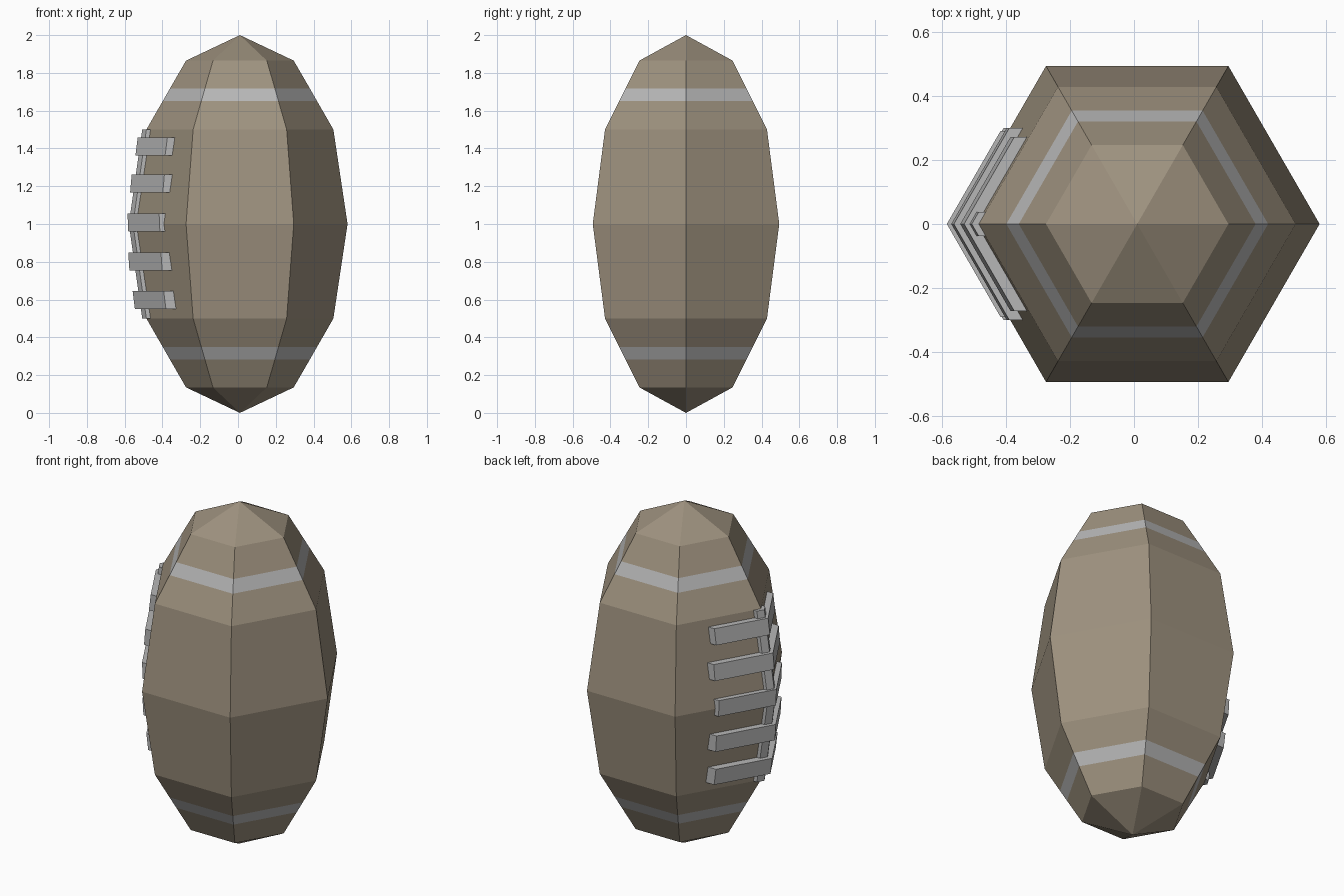
import bpy, bmesh, math

cube = bpy.data.objects.get("Cube")
if cube:
    bpy.data.objects.remove(cube, do_unlink=True)


def material(name, rgb):
    m = bpy.data.materials.new(name)
    m.use_nodes = True
    m.diffuse_color = (*rgb, 1)
    m.node_tree.nodes["Principled BSDF"].inputs["Base Color"].default_value = (*rgb, 1)
    return m


LEATHER = material("tan_leather", (0.34, 0.285, 0.21))
WHITE = material("grey_white", (0.47, 0.47, 0.47))


def finish(name, bm, mats):
    bmesh.ops.recalc_face_normals(bm, faces=bm.faces)
    me = bpy.data.meshes.new(name)
    bm.to_mesh(me)
    bm.free()
    for m in mats:
        me.materials.append(m)
    ob = bpy.data.objects.new(name, me)
    bpy.context.collection.objects.link(ob)
    return ob


def loft(bm, rings):
    """Bridge successive rings of points; returns the vertex rings."""
    vs = [[bm.verts.new(p) for p in r] for r in rings]
    n = len(vs[0])
    for a, b in zip(vs, vs[1:]):
        for i in range(n):
            j = (i + 1) % n
            bm.faces.new((a[i], a[j], b[j], b[i]))
    return vs


# Ball: six-sided lathe with a stripe near each end
CX = 0.01
half = [(0.135, 0.285), (0.282, 0.37), (0.35, 0.409), (0.5, 0.495)]
profile = half + [(1, 0.57)] + [(2 - z, r) for z, r in reversed(half)]
bm = bmesh.new()
rings = loft(bm, [[(CX + r * math.cos(i * math.pi / 3), r * math.sin(i * math.pi / 3), z)
                   for i in range(6)] for z, r in profile])
for ring, z in ((rings[0], 0), (rings[-1], 2)):
    tip = bm.verts.new((CX, 0, z))
    for i in range(6):
        bm.faces.new((ring[i], ring[(i + 1) % 6], tip))
for f in bm.faces:
    d = abs(f.calc_center_median().z - 1)
    f.material_index = int(0.65 < d < 0.72)
finish("ball", bm, [LEATHER, WHITE])


def chevron(x, y, t, z):
    """V outline wrapping the seam edge: outer tip x, half width y, thickness t."""
    e = x + y / math.sqrt(3)
    return [(x, 0, z), (e, y, z), (e + t, y, z), (x + t, 0, z), (e + t, -y, z), (e, -y, z)]


def strip(name, sections):
    bm = bmesh.new()
    vs = loft(bm, [chevron(*s) for s in sections])
    for r in (vs[0], vs[-1]):
        bm.faces.new((r[0], r[1], r[2], r[3]))
        bm.faces.new((r[0], r[3], r[4], r[5]))
    finish(name, bm, [WHITE])


# Seam strip running down the edge
strip("lace_seam", [(-0.507, 0.038, 0.025, 0.5), (-0.578, 0.038, 0.025, 1),
                    (-0.507, 0.038, 0.025, 1.5)])

# Cross laces: height, outer tip, half width, thickness, lean
laces = [(1.41, -0.537, 0.272, 0.045, 0.006), (1.215, -0.567, 0.30, 0.045, 0.004),
         (1.008, -0.583, 0.29, 0.042, -0.002), (0.802, -0.578, 0.30, 0.055, -0.003),
         (0.598, -0.552, 0.285, 0.06, -0.006)]
for k, (z, x, y, t, lean) in enumerate(laces):
    strip(f"lace_{k + 1}", [(x - lean, y, t, z - 0.047), (x + lean, y, t, z + 0.047)])
